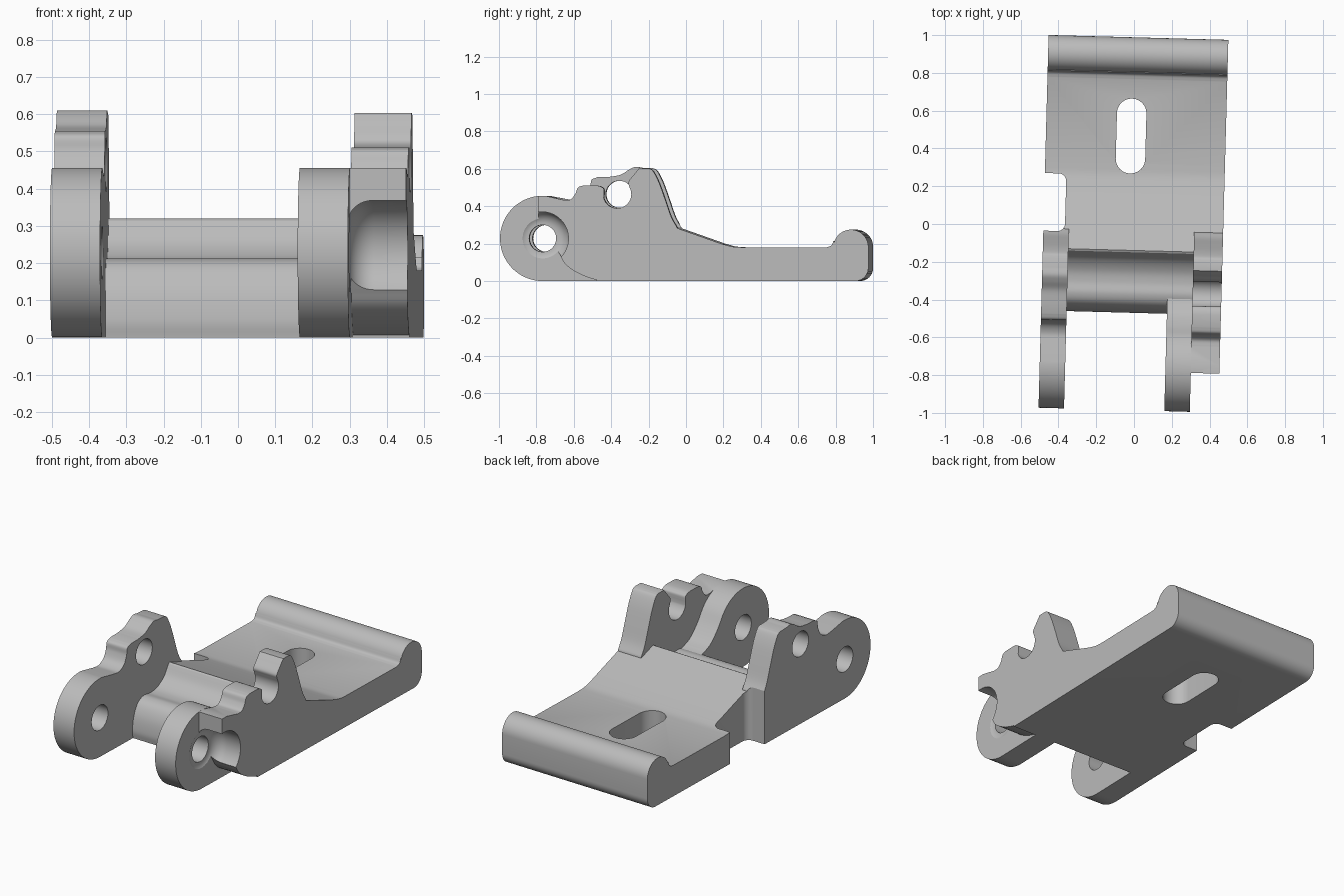
import bpy, bmesh, math
from math import sin, cos, pi, radians
from mathutils import Vector

cube = bpy.data.objects.get("Cube")
if cube:
    bpy.data.objects.remove(cube, do_unlink=True)

metal = bpy.data.materials.new("plain grey")
metal.use_nodes = True
GREY = (0.5, 0.5, 0.5, 1)
metal.diffuse_color = GREY
metal.node_tree.nodes["Principled BSDF"].inputs["Base Color"].default_value = GREY

PIVOT = (-0.758, 0.228)
RING = 0.228
LEFT, RIGHT = -0.479, 0.473


def arc(c, r, start, end, n=24):
    return [(c[0] + r * cos(radians(start + (end - start) * i / n)),
             c[1] + r * sin(radians(start + (end - start) * i / n))) for i in range(n + 1)]


def curve(*pts, n=6):
    """Smooth path through the given points."""
    p = [Vector(q) for q in pts]
    p = [2 * p[0] - p[1]] + p + [2 * p[-1] - p[-2]]
    out = []
    for a, b, c, d in zip(p, p[1:], p[2:], p[3:]):
        for i in range(n):
            t = i / n
            q = 0.5 * (2 * b + (c - a) * t + (2 * a - 5 * b + 4 * c - d) * t * t
                       + (3 * b - a - 3 * c + d) * t ** 3)
            out.append(tuple(q))
    return out + [tuple(p[-2])]


def make(name, bm):
    bmesh.ops.remove_doubles(bm, verts=bm.verts, dist=0.0005)
    bmesh.ops.recalc_face_normals(bm, faces=bm.faces)
    mesh = bpy.data.meshes.new(name)
    bm.to_mesh(mesh)
    bm.free()
    mesh.materials.append(metal)
    ob = bpy.data.objects.new(name, mesh)
    bpy.context.collection.objects.link(ob)
    return ob


def prism(name, pts, lo, hi, axis="x"):
    """Extrude a closed outline along x (outline in y, z) or along z (outline in x, y)."""
    clean = []
    for p in pts:
        if not clean or math.dist(p, clean[-1]) > 0.001:
            clean.append(p)
    if math.dist(clean[0], clean[-1]) < 0.001:
        clean.pop()
    bm = bmesh.new()
    place = (lambda p, h: (h, *p)) if axis == "x" else (lambda p, h: (*p, h))
    face = bm.faces.new([bm.verts.new(place(p, lo)) for p in clean])
    grown = bmesh.ops.extrude_face_region(bm, geom=[face])["geom"]
    shift = (hi - lo, 0, 0) if axis == "x" else (0, 0, hi - lo)
    bmesh.ops.translate(bm, vec=shift, verts=[g for g in grown if isinstance(g, bmesh.types.BMVert)])
    return make(name, bm)


def revolve_x(name, profile, centre, n=64):
    """Closed solid turned about an x axis; profile is (x, radius)."""
    bm = bmesh.new()
    rings = [[bm.verts.new((x, centre[0] + r * cos(2 * pi * i / n), centre[1] + r * sin(2 * pi * i / n)))
              for i in range(n)] for x, r in profile]
    for a, b in zip(rings, rings[1:]):
        for i in range(n):
            bm.faces.new((a[i], a[(i + 1) % n], b[(i + 1) % n], b[i]))
    bm.faces.new(rings[0])
    bm.faces.new(rings[-1])
    return make(name, bm)


def combine(target, other, operation):
    mod = target.modifiers.new(operation, "BOOLEAN")
    mod.object = other
    mod.operation = operation
    mod.solver = "EXACT"
    bpy.ops.object.select_all(action="DESELECT")
    bpy.context.view_layer.objects.active = target
    target.select_set(True)
    bpy.ops.object.modifier_apply(modifier=mod.name)
    bpy.data.objects.remove(other, do_unlink=True)


# Base plate with rear lip, sloping ridge and front hump
plate = prism("hinge_bracket", [(-0.465, 0)]
              + arc((0.918, 0.07), 0.07, -90, 0, 10)
              + arc((0.895, 0.182), 0.093, 0, 165, 24)
              + curve((0.802, 0.215), (0.79, 0.19), (0.765, 0.18))
              + curve((0.32, 0.18), (0.26, 0.184), (0.2, 0.2))
              + [(-0.14, 0.32)]
              + curve((-0.15, 0.315), (-0.19, 0.255), (-0.25, 0.216), (-0.31, 0.206), (-0.37, 0.212),
                      (-0.42, 0.19), (-0.455, 0.13), (-0.47, 0.05), (-0.465, 0)),
              LEFT, RIGHT)

# Shared back edge of both upright walls
back_edge = curve((-0.035, 0.287), (-0.067, 0.345), (-0.1, 0.44), (-0.133, 0.53),
                  (-0.165, 0.59), (-0.19, 0.603))
ring_front = arc(PIVOT, RING, 85, 270, 48)

# Left arm: pivot ring, neck, shelf and peak
left_arm = prism("left_arm", [(-0.035, 0)] + back_edge
                 + curve((-0.24, 0.605), (-0.28, 0.61), (-0.315, 0.595), (-0.36, 0.568), (-0.42, 0.557))
                 + curve((-0.485, 0.555), (-0.515, 0.54), (-0.522, 0.5), (-0.545, 0.455),
                         (-0.59, 0.432), (-0.64, 0.436))
                 + ring_front, LEFT, -0.344)

# Right pivot ring, dropping to the plate
right_ring = prism("right_ring", [(-0.38, 0), (-0.38, 0.205)]
                   + curve((-0.41, 0.212), (-0.47, 0.24), (-0.53, 0.3), (-0.576, 0.365))
                   + arc(PIVOT, RING, 37, 270, 60), 0.187, 0.322)

# Right wall: peak, open hook, bump and flared lower edge
right_wall = prism("right_wall", [(-0.035, 0)] + back_edge
                   + [(-0.238, 0.603)]
                   + curve((-0.238, 0.603), (-0.265, 0.57), (-0.295, 0.53), (-0.289, 0.5))
                   + arc((-0.355, 0.464), 0.075, 20, -165, 28)
                   + curve((-0.425, 0.47), (-0.428, 0.495), (-0.448, 0.508))
                   + [(-0.47, 0.511)]
                   + curve((-0.535, 0.511), (-0.565, 0.5), (-0.58, 0.465), (-0.605, 0.436), (-0.64, 0.433))
                   + [(-0.738, 0.455), (-0.78, 0.455), (-0.78, 0.226), (-0.7, 0.2)]
                   + curve((-0.658, 0.13), (-0.625, 0.083), (-0.56, 0.04), (-0.48, 0.01), (-0.4, 0)),
                   0.32, RIGHT)

for part in (left_arm, right_ring, right_wall):
    combine(plate, part, "UNION")

# Pivot bore, and the flared recess outside the right ring
combine(plate, revolve_x("pivot_bore", [(-0.7, 0.072), (0.7, 0.072)], PIVOT), "DIFFERENCE")
flare = [(0.382 - 0.068 * cos(a * pi / 20), 0.076 + 0.066 * sin(a * pi / 20)) for a in range(11)]
combine(plate, revolve_x("flared_recess", flare + [(0.6, 0.142)], PIVOT), "DIFFERENCE")

# Upper hole in the left arm
combine(plate, revolve_x("upper_hole", [(-0.7, 0.072), (-0.2, 0.072)], (-0.366, 0.464)), "DIFFERENCE")

# Long slot in the plate
slot = arc((-0.028, 0.585), 0.078, 0, 180) + arc((-0.028, 0.345), 0.078, 180, 360)
combine(plate, prism("slot", slot, -0.2, 0.6, "z"), "DIFFERENCE")

# Rounded notch in the left edge
notch = ([(-0.6, -0.048)] + arc((-0.405, -0.008), 0.04, -90, 0, 10)
         + arc((-0.405, 0.217), 0.04, 0, 90, 10) + [(-0.6, 0.257)])
combine(plate, prism("notch", notch, -0.2, 0.9, "z"), "DIFFERENCE")

# Slight turn on the ground, then smooth the curved surfaces
plate.rotation_euler.z = radians(-1.55)
bpy.ops.object.select_all(action="DESELECT")
bpy.context.view_layer.objects.active = plate
plate.select_set(True)
bpy.ops.object.shade_smooth_by_angle(angle=radians(30))
